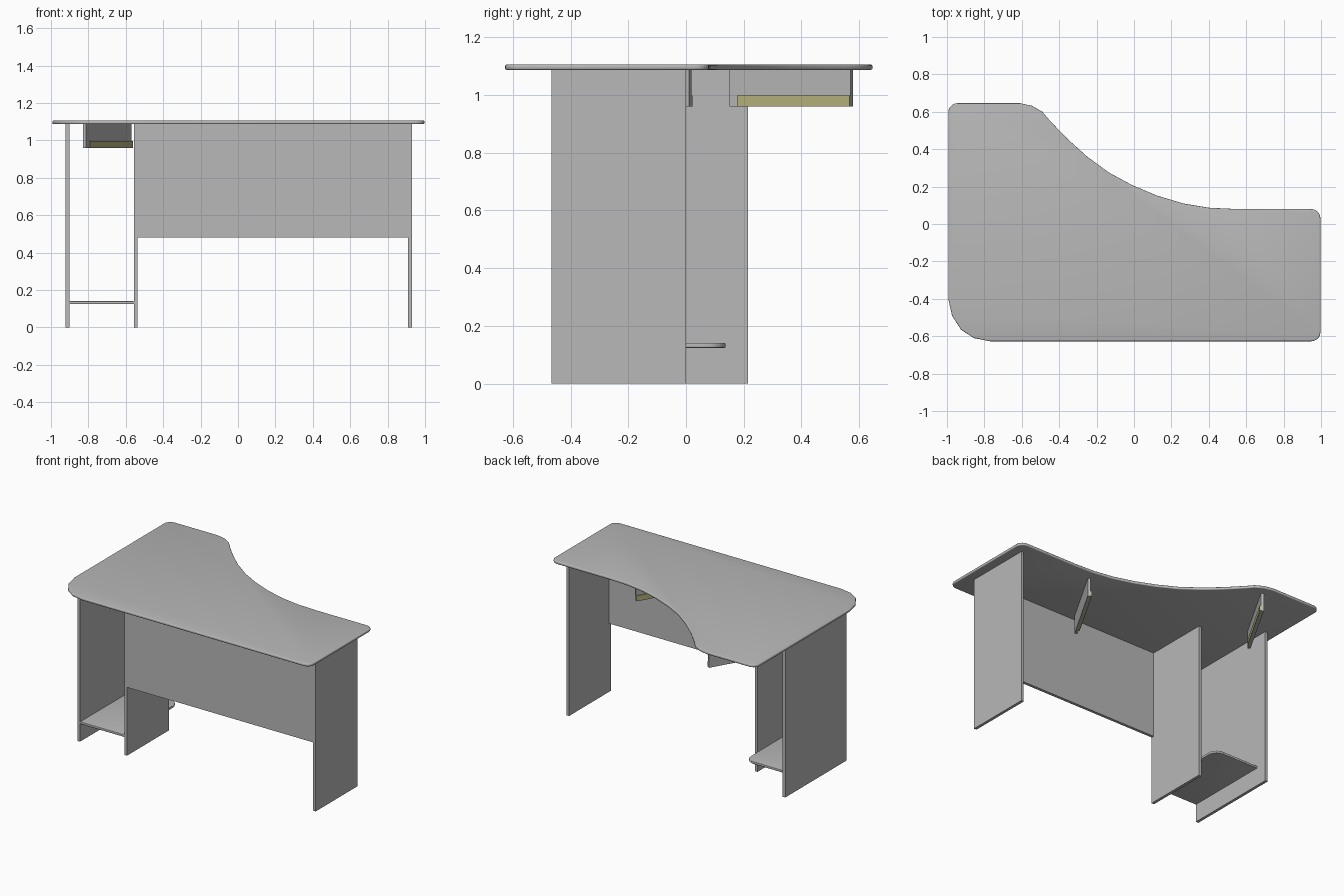
import bpy, bmesh
from math import cos, sin, radians, pi
from mathutils import Matrix, Vector

if "Cube" in bpy.data.objects:
    bpy.data.objects.remove(bpy.data.objects["Cube"], do_unlink=True)


def make_material(name, rgb):
    mat = bpy.data.materials.new(name)
    mat.use_nodes = True
    mat.diffuse_color = (*rgb, 1)
    mat.node_tree.nodes["Principled BSDF"].inputs["Base Color"].default_value = (*rgb, 1)
    return mat


GREY = make_material("light grey board", (0.48, 0.48, 0.48))
OLIVE = make_material("olive rail", (0.48, 0.455, 0.21))


def finish(bm, name, mat):
    bmesh.ops.recalc_face_normals(bm, faces=bm.faces)
    mesh = bpy.data.meshes.new(name)
    bm.to_mesh(mesh)
    bm.free()
    mesh.materials.append(mat)
    obj = bpy.data.objects.new(name, mesh)
    bpy.context.collection.objects.link(obj)
    return obj


def box(name, low, high, mat=GREY):
    low, high = Vector(low), Vector(high)
    bm = bmesh.new()
    bmesh.ops.create_cube(bm, size=1, matrix=Matrix.Translation((low + high) / 2)
                          @ Matrix.Diagonal((*(high - low), 1)))
    return finish(bm, name, mat)


def arc(cx, cy, r, start, steps=5):
    """Quarter circle, counter-clockwise from the start angle in degrees."""
    return [(cx + r * cos(radians(start) + pi / 2 * i / steps),
             cy + r * sin(radians(start) + pi / 2 * i / steps)) for i in range(steps + 1)]


def board(name, outline, z0, z1, soften):
    """Flat slab from an outline, with its rim softly rounded."""
    bm = bmesh.new()
    face = bm.faces.new([bm.verts.new((x, y, z0)) for x, y in outline])
    up = bmesh.ops.extrude_face_region(bm, geom=[face])
    bmesh.ops.translate(bm, verts=[g for g in up["geom"] if isinstance(g, bmesh.types.BMVert)],
                        vec=(0, 0, z1 - z0))
    bmesh.ops.recalc_face_normals(bm, faces=bm.faces)
    rim = [e for e in bm.edges if abs(e.verts[0].co.z - e.verts[1].co.z) < 1e-5]
    bmesh.ops.bevel(bm, geom=rim, offset=soften, segments=3, profile=0.5, affect='EDGES')
    obj = finish(bm, name, GREY)
    bpy.ops.object.select_all(action='DESELECT')
    obj.select_set(True)
    bpy.context.view_layer.objects.active = obj
    bpy.ops.object.shade_smooth_by_angle(angle=radians(35))
    return obj


FRONT, UNDER, T = -0.466, 1.087, 0.02

# Worktop with a sweeping curved rear edge
sweep = [(0.55, 0.08), (0.4, 0.087), (0.262, 0.11), (0.123, 0.152), (-0.01, 0.208),
         (-0.134, 0.275), (-0.25, 0.36), (-0.358, 0.457), (-0.45, 0.553), (-0.49, 0.6),
         (-0.545, 0.632), (-0.61, 0.646)]
big_corner = [(-0.993, -0.4), (-0.973, -0.49), (-0.925, -0.565), (-0.856, -0.61), (-0.77, -0.627)]
worktop = (big_corner + arc(0.947, -0.577, 0.05, 270) + arc(0.947, 0.03, 0.05, 0)
           + sweep + arc(-0.943, 0.596, 0.05, 90))
board("worktop", worktop, UNDER, 1.106, 0.006)

# Upright side panels and the front modesty panel
box("right_side_panel", (-0.922, FRONT, 0), (-0.902, 0.215, UNDER))
box("middle_panel", (-0.556, FRONT, 0), (-0.536, 0, UNDER))
box("left_side_panel", (0.91, FRONT, 0), (0.93, 0, UNDER))
box("modesty_panel", (-0.536, FRONT, 0.48), (0.91, FRONT + T, UNDER))

# Low shelf with one rounded rear corner
shelf = [(-0.902, FRONT), (-0.556, FRONT), (-0.556, 0)] + arc(-0.62, 0.073, 0.064, 0) + [(-0.902, 0.137)]
board("low_shelf", shelf, 0.124, 0.141, 0.004)

# Diagonal hanging brackets with slide rails on their facing sides
LENGTH = 0.485
for side, origin, inward in (("right", (-0.812, 0.15), -1), ("left", (0.147, -0.41), 1)):
    place = Matrix.Translation((*origin, 0)) @ Matrix.Rotation(radians(60), 4, 'Z')
    bracket = box(side + "_tray_bracket", (0, 0, 0.96), (LENGTH, 0.018, UNDER))
    near, far = ((-0.008, 0) if inward < 0 else (0.018, 0.026))
    rail = box(side + "_slide_rail", (0.035, near, 0.96), (LENGTH, far, 0.998), OLIVE)
    for part in (bracket, rail):
        part.matrix_world = place
